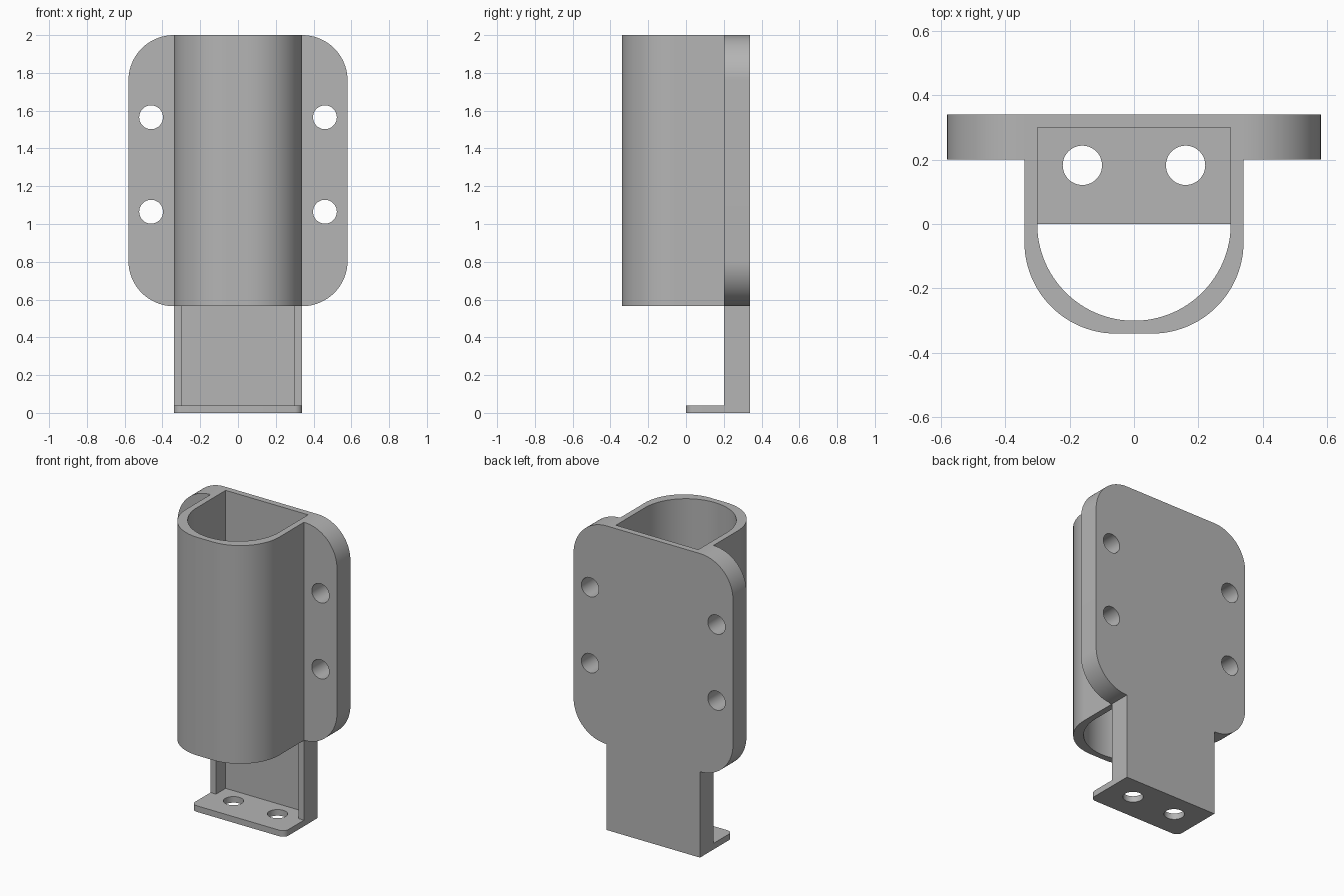
import bpy, bmesh
from math import pi, cos, sin, radians
from mathutils import Matrix

cube = bpy.data.objects.get("Cube")
if cube:
    bpy.data.objects.remove(cube, do_unlink=True)

grey = bpy.data.materials.new("grey plastic")
grey.use_nodes = True
colour = (0.46, 0.46, 0.46, 1)
grey.diffuse_color = colour
grey.node_tree.nodes["Principled BSDF"].inputs["Base Color"].default_value = colour


def arc(cx, cy, r, start, end, steps=24):
    """Points along an arc, angles in degrees."""
    angles = [radians(start + (end - start) * i / steps) for i in range(steps + 1)]
    return [(cx + r * cos(a), cy + r * sin(a)) for a in angles]


def circle(cx, cy, r):
    return arc(cx, cy, r, 0, 360, 48)[:-1]


def plate(name, loops, low, high, upright=False):
    """Extrude an outline with holes along z, or along y when upright."""
    curve = bpy.data.curves.new(name, 'CURVE')
    curve.dimensions = '2D'
    curve.fill_mode = 'BOTH'
    curve.extrude = (high - low) / 2
    for loop in loops:
        spline = curve.splines.new('POLY')
        spline.points.add(len(loop) - 1)
        for point, (u, v) in zip(spline.points, loop):
            point.co = (u, v, 0, 1)
        spline.use_cyclic_u = True
    helper = bpy.data.objects.new(name + " outline", curve)
    mesh = bpy.data.meshes.new_from_object(helper)
    bpy.data.objects.remove(helper)
    bpy.data.curves.remove(curve)

    middle = (low + high) / 2
    if upright:
        place = Matrix.Translation((0, middle, 0)) @ Matrix.Rotation(pi / 2, 4, 'X')
    else:
        place = Matrix.Translation((0, 0, middle))
    bm = bmesh.new()
    bm.from_mesh(mesh)
    bm.transform(place)
    bmesh.ops.remove_doubles(bm, verts=bm.verts, dist=1e-5)
    bmesh.ops.recalc_face_normals(bm, faces=bm.faces)
    bm.to_mesh(mesh)
    bm.free()

    mesh.name = name
    mesh.materials.clear()
    mesh.materials.append(grey)
    obj = bpy.data.objects.new(name, mesh)
    bpy.context.collection.objects.link(obj)
    bpy.ops.object.select_all(action='DESELECT')
    obj.select_set(True)
    bpy.context.view_layer.objects.active = obj
    bpy.ops.object.shade_smooth_by_angle(angle=radians(30))
    return obj


half, inner = 0.34, 0.30        # outer and inner half widths
wide, flange_y = 0.58, 0.20     # flange tip and flange front
sleeve_z, top = 0.565, 2.0
base_top = 0.04

# Sleeve: rounded front, flat back, D-shaped opening
bend = 0.285
offset = half - bend
outside = ([(half, half), (-half, half)]
           + arc(-offset, -offset, bend, 180, 270)
           + arc(offset, -offset, bend, 270, 360))
opening = [(inner, inner), (-inner, inner)] + arc(0, 0, inner, 180, 360, 64)
plate("sleeve", [outside, opening], sleeve_z, top)

# Mounting flanges with two screw holes each
corner = wide - half
for side, name in ((1, "left_flange"), (-1, "right_flange")):
    outline = (arc(half, sleeve_z + corner, corner, -90, 0)
               + arc(half, top - corner, corner, 0, 90))
    loops = [outline] + [circle(0.46, z, 0.063) for z in (1.065, 1.565)]
    loops = [[(side * x, z) for x, z in loop] for loop in loops]
    plate(name, loops, flange_y, half, upright=True)

# Open channel that carries the foot
channel = [(half, flange_y), (half, half), (-half, half), (-half, flange_y),
           (-inner, flange_y), (-inner, inner), (inner, inner), (inner, flange_y)]
plate("channel", [channel], base_top, sleeve_z)

# Foot with rounded front corners and two holes
r = half - inner
foot = ([(half, half), (-half, half)]
        + arc(-inner, r, r, 180, 270, 10) + arc(inner, r, r, 270, 360, 10))
plate("foot", [foot] + [circle(s * 0.16, 0.182, 0.061) for s in (1, -1)], 0, base_top)
